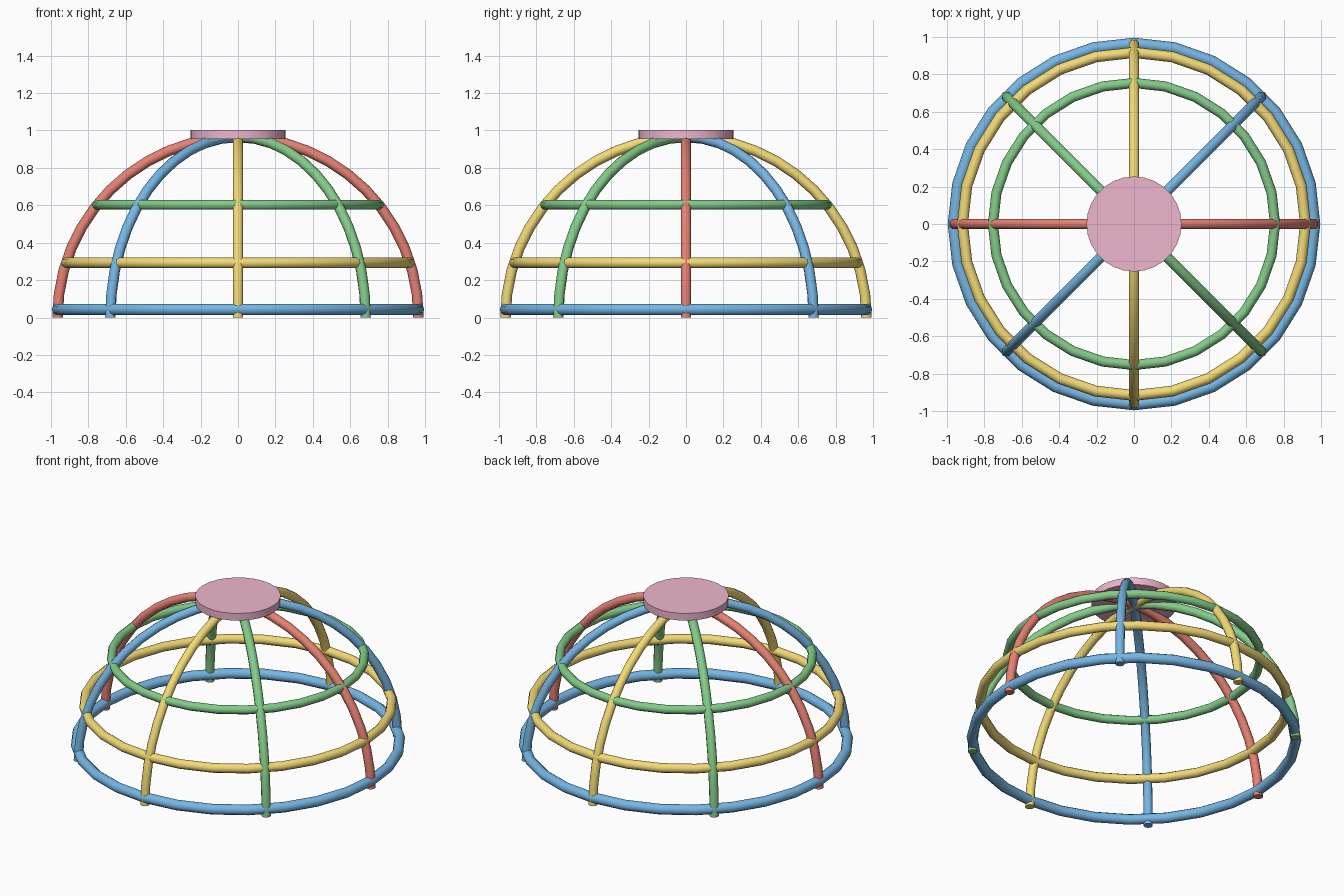
import bpy, bmesh
from math import sin, cos, pi, sqrt

if "Cube" in bpy.data.objects:
    bpy.data.objects.remove(bpy.data.objects["Cube"])

R = 0.965          # dome radius to tube centre
COLOURS = {
    "red": (0.80, 0.22, 0.17, 1), "yellow": (0.90, 0.70, 0.18, 1),
    "blue": (0.18, 0.47, 0.78, 1), "green": (0.23, 0.60, 0.25, 1),
    "pink": (0.85, 0.47, 0.62, 1),
}
MATS = {}
for key, col in COLOURS.items():
    MATS[key] = bpy.data.materials.new(key + "_paint")
    MATS[key].diffuse_color = col


def finish(name, bm, colour):
    bmesh.ops.recalc_face_normals(bm, faces=bm.faces)
    mesh = bpy.data.meshes.new(name)
    bm.to_mesh(mesh)
    bm.free()
    mesh.materials.append(MATS[colour])
    obj = bpy.data.objects.new(name, mesh)
    bpy.context.collection.objects.link(obj)
    bpy.context.view_layer.objects.active = obj
    bpy.ops.object.select_all(action='DESELECT')
    obj.select_set(True)
    bpy.ops.object.shade_smooth_by_angle(angle=pi / 4 + 0.05)
    return obj


# Semicircular tube over the dome, turned to the given heading
def arch(name, heading, colour, tube=0.028, steps=24, sides=10):
    bm = bmesh.new()
    loops = []
    for i in range(steps + 1):
        a = pi * i / steps
        loop = []
        for j in range(sides):
            b = 2 * pi * j / sides
            r, side = R + tube * cos(b), tube * sin(b)
            u = r * cos(a)
            loop.append(bm.verts.new((u * cos(heading) - side * sin(heading),
                                      u * sin(heading) + side * cos(heading),
                                      r * sin(a))))
        loops.append(loop)
    for l0, l1 in zip(loops, loops[1:]):
        for j in range(sides):
            k = (j + 1) % sides
            bm.faces.new((l0[j], l0[k], l1[k], l1[j]))
    bm.faces.new(loops[0])
    bm.faces.new(loops[-1])
    finish(name, bm, colour)


# Horizontal tube ring
def ring(name, z, radius, colour, tube=0.03, steps=28, sides=10):
    bm = bmesh.new()
    loops = []
    for i in range(steps):
        a = 2 * pi * i / steps
        loops.append([bm.verts.new(((radius + tube * cos(b)) * cos(a),
                                    (radius + tube * cos(b)) * sin(a),
                                    z + tube * sin(b)))
                      for b in (2 * pi * j / sides for j in range(sides))])
    for i in range(steps):
        l0, l1 = loops[i], loops[(i + 1) % steps]
        for j in range(sides):
            k = (j + 1) % sides
            bm.faces.new((l0[j], l0[k], l1[k], l1[j]))
    finish(name, bm, colour)


# Four crossing arches
for n, c in enumerate(("red", "blue", "yellow", "green")):
    arch(f"arch_{c}", n * pi / 4, c)

# Three climbing rings
ring("base_ring", 0.043, 0.964, "blue", tube=0.032)
ring("middle_ring", 0.292, sqrt(R * R - 0.292 ** 2) - 0.003, "yellow", tube=0.029)
ring("upper_ring", 0.602, sqrt(R * R - 0.602 ** 2), "green", tube=0.027)

# Hub plate on top
bm = bmesh.new()
bmesh.ops.create_cone(bm, cap_ends=True, segments=28, radius1=0.254, radius2=0.254, depth=0.047)
bmesh.ops.translate(bm, verts=bm.verts, vec=(0, 0, 0.979))
finish("hub_plate", bm, "pink")

for m in bpy.data.materials:
    if m.users and not m.is_grease_pencil:
        m.use_nodes = True
        m.node_tree.nodes["Principled BSDF"].inputs["Base Color"].default_value = m.diffuse_color
